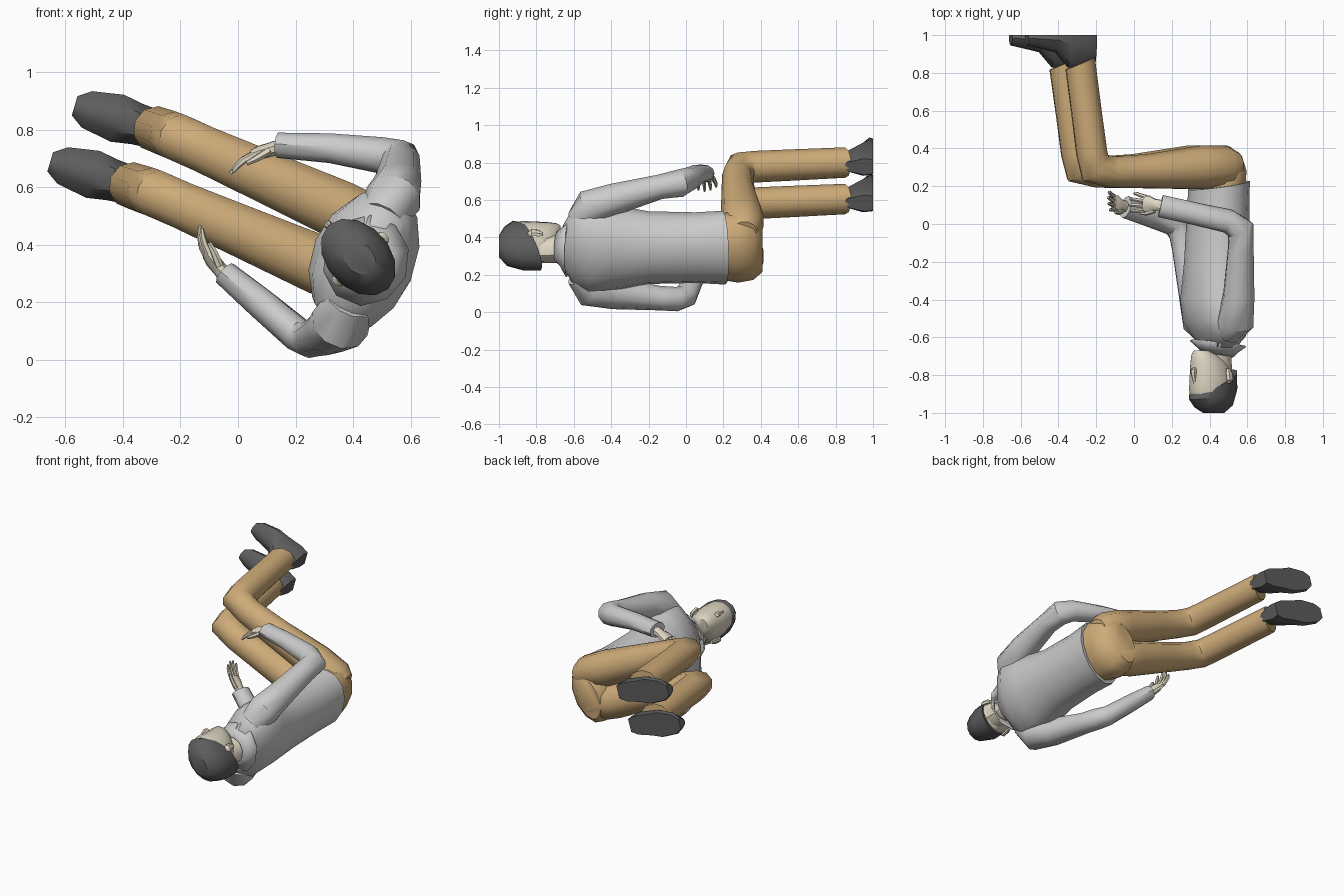
import bpy, bmesh, math
from mathutils import Vector as V

F = V((-0.92, 0, 0.39)).normalized()    # body facing
S = V((0.39, 0, 0.92)).normalized()     # body side axis
FH = V((-0.68, 0, 0.73)).normalized()   # head facing (turned)
SH = V((0.73, 0, 0.68)).normalized()
Y = V((0, 1, 0))


def mat(name, c):
    m = bpy.data.materials.new(name)
    m.diffuse_color = (*c, 1)
    return m


TAN = mat("tan_cloth", (0.62, 0.41, 0.19))
SKIN = mat("skin", (0.74, 0.68, 0.55))
DARK = mat("dark", (0.11, 0.11, 0.11))
GREY = mat("light_grey", (0.58, 0.58, 0.58))


def finish(name, bm, m, angle=40):
    bmesh.ops.recalc_face_normals(bm, faces=bm.faces)
    me = bpy.data.meshes.new(name)
    bm.to_mesh(me)
    bm.free()
    ob = bpy.data.objects.new(name, me)
    bpy.context.collection.objects.link(ob)
    me.materials.append(m)
    bpy.ops.object.select_all(action='DESELECT')
    ob.select_set(True)
    bpy.context.view_layer.objects.active = ob
    bpy.ops.object.shade_smooth_by_angle(angle=math.radians(angle))
    return ob


def loft(name, rings, m, n=10, ref=S, axis=None, caps=True, warp=None):
    """rings: (x, y, z, radius along ref, radius across)"""
    bm = bmesh.new()
    P = [V(r[:3]) for r in rings]
    loops = []
    for i, r in enumerate(rings):
        t = V((0, 0, 0))
        if i:
            t += (P[i] - P[i - 1]).normalized()
        if i < len(P) - 1:
            t += (P[i + 1] - P[i]).normalized()
        t = axis or t.normalized()
        u = (ref - t * ref.dot(t)).normalized()
        w = t.cross(u)
        loop = []
        for k in range(n):
            a = 2 * math.pi * (k + 0.5) / n
            p = P[i] + u * math.cos(a) * r[3] + w * math.sin(a) * r[4]
            loop.append(bm.verts.new(warp(p, i) if warp else p))
        loops.append(loop)
    for a, b in zip(loops, loops[1:]):
        for k in range(n):
            j = (k + 1) % n
            bm.faces.new((a[k], a[j], b[j], b[k]))
    if caps:
        bm.faces.new(loops[0])
        bm.faces.new(loops[-1])
    return finish(name, bm, m)


# Jacket body with slanted hem
def hem(p, i):
    if i == 0:
        p.y -= 0.16 * (p - V((0.45, 0, 0.34))).dot(F)
    return p


loft("jacket", [(0.45, 0.205, 0.345, 0.205, 0.155), (0.445, 0.05, 0.345, 0.195, 0.16),
                (0.44, -0.2, 0.345, 0.20, 0.17), (0.435, -0.4, 0.345, 0.24, 0.18),
                (0.445, -0.52, 0.345, 0.265, 0.17), (0.45, -0.6, 0.35, 0.225, 0.12),
                (0.45, -0.655, 0.355, 0.12, 0.085)], GREY, 14, axis=Y, warp=hem)


# Collar dips towards the front
def dip(p, i):
    p.y += 0.13 * (p - V((0.44, 0, 0.35))).dot(F)
    return p


col = loft("collar", [(0.445, -0.695, 0.35, 0.08, 0.085), (0.445, -0.67, 0.35, 0.10, 0.11),
                      (0.445, -0.635, 0.345, 0.16, 0.15)], GREY, 10, axis=Y, caps=False, warp=dip)
col.modifiers.new("thick", 'SOLIDIFY').thickness = 0.008

# Sleeves
loft("upper_sleeve", [(0.50, -0.57, 0.49, 0.075, 0.08), (0.54, -0.51, 0.56, 0.10, 0.10),
                      (0.555, -0.38, 0.605, 0.085, 0.085), (0.565, -0.14, 0.67, 0.065, 0.072),
                      (0.565, -0.03, 0.69, 0.075, 0.075), (0.50, 0.015, 0.71, 0.065, 0.065),
                      (0.32, 0.055, 0.735, 0.053, 0.06), (0.14, 0.095, 0.745, 0.045, 0.06)], GREY)
loft("lower_sleeve", [(0.39, -0.57, 0.20, 0.075, 0.085), (0.355, -0.51, 0.125, 0.10, 0.105),
                      (0.32, -0.38, 0.10, 0.085, 0.085), (0.27, -0.14, 0.075, 0.065, 0.07),
                      (0.25, -0.05, 0.07, 0.065, 0.07), (0.21, 0.0, 0.085, 0.06, 0.065),
                      (0.08, 0.045, 0.195, 0.055, 0.06), (-0.045, 0.09, 0.30, 0.045, 0.06)], GREY)

# Trousers: seat plus two bent legs
loft("seat", [(0.45, 0.16, 0.35, 0.18, 0.13), (0.45, 0.28, 0.35, 0.20, 0.14),
              (0.44, 0.36, 0.345, 0.18, 0.125), (0.42, 0.41, 0.34, 0.13, 0.08)], TAN, 12, axis=Y)
for side, hip, knee, ank in (("upper", (0.50, 0.455), (-0.215, 0.775), (-0.285, 0.80)),
                             ("lower", (0.43, 0.265), (-0.295, 0.580), (-0.37, 0.605))):
    def at(t, y, a, b):
        x = hip[0] + (knee[0] - hip[0]) * t
        z = hip[1] + (knee[1] - hip[1]) * t
        return (x, y, z, a, b)

    def shin(t, y, a, b):
        return (knee[0] + (ank[0] - knee[0]) * t, y, knee[1] + (ank[1] - knee[1]) * t, a, b)

    def cuff(p, i):
        if i == 8:
            p.y += 0.3 * (p.x - ank[0])
        return p
    loft(side + "_leg", [at(-0.08, 0.31, 0.06, 0.07), at(0, 0.305, 0.10, 0.11), at(0.2, 0.30, 0.108, 0.115),
                         at(0.6, 0.28, 0.094, 0.09), at(0.86, 0.275, 0.086, 0.083),
                         at(0.985, 0.297, 0.086, 0.098), shin(0.12, 0.375, 0.085, 0.085),
                         shin(0.5, 0.58, 0.084, 0.083), shin(1, 0.85, 0.082, 0.08)], TAN, 10, warp=cuff)

    # Shoe: arch-shaped sections from heel to toe, flat sole at y = 1
    D = V((-0.96, 0, 0.28)).normalized()
    W = V((0.28, 0, 0.96)).normalized()
    base = V((ank[0], 0, ank[1]))
    bm = bmesh.new()
    prev = None
    for d, w, top in ((-0.08, 0.045, 0.84), (-0.03, 0.065, 0.82), (0.07, 0.073, 0.83),
                      (0.14, 0.085, 0.91), (0.25, 0.066, 0.935), (0.295, 0.035, 0.945)):
        c = base + D * d
        ring = [bm.verts.new(c + W * w * k + Y * (1 - (1 - top) * h))
                for k, h in ((-0.9, 0), (-1, 0.3), (-0.55, 0.85), (0, 1), (0.55, 0.85), (1, 0.3), (0.9, 0))]
        if prev:
            for k in range(7):
                j = (k + 1) % 7
                bm.faces.new((prev[k], prev[j], ring[j], ring[k]))
        else:
            bm.faces.new(ring)
        prev = ring
    bm.faces.new(prev)
    finish(side + "_shoe", bm, DARK)

# Neck, head and hair
O = V((0.415, 0, 0.36))


def hring(y, off, u, v):
    c = O + FH * off
    return (c.x, y, c.z, u, v)


loft("neck", [(0.45, -0.62, 0.35, 0.075, 0.08), hring(-0.70, -0.03, 0.075, 0.085),
              hring(-0.80, -0.03, 0.075, 0.09)], SKIN, 10, axis=Y)
loft("head", [hring(-0.67, 0.085, 0.035, 0.045), hring(-0.69, 0.065, 0.06, 0.075),
              hring(-0.735, 0.03, 0.085, 0.112), hring(-0.80, 0.005, 0.1, 0.138),
              hring(-0.88, 0, 0.105, 0.147), hring(-0.94, 0, 0.095, 0.125),
              hring(-0.98, 0, 0.06, 0.08)], SKIN, 14, ref=SH, axis=Y)


def hairline(p, i):
    p.y -= (0, 0.06, 0.2, 0.42)[i] * (p - O).dot(FH)
    return p


loft("hair", [hring(-1.0, -0.01, 0.05, 0.065), hring(-0.965, -0.01, 0.088, 0.12),
              hring(-0.90, -0.005, 0.11, 0.152), hring(-0.835, -0.01, 0.108, 0.147)],
     DARK, 14, ref=SH, axis=Y, warp=hairline)
n0, n1 = O + FH * 0.135, O + FH * 0.147
loft("nose", [(n0.x, -0.845, n0.z, 0.008, 0.01), (n1.x, -0.785, n1.z, 0.016, 0.018),
              (n1.x, -0.77, n1.z, 0.016, 0.014), (n0.x, -0.76, n0.z, 0.01, 0.008)],
     SKIN, 6, ref=SH, axis=Y)
for sgn in (-1, 1):
    e = O + SH * sgn * 0.1 - FH * 0.015
    loft("ear", [(e.x, -0.765, e.z, 0.01, 0.012)] +
         [(e.x + SH.x * sgn * o, y, e.z + SH.z * sgn * o, 0.013, 0.024)
          for o, y in ((0.008, -0.79), (0.013, -0.825))] +
         [(e.x, -0.845, e.z, 0.01, 0.012)], SKIN, 6, ref=SH, axis=Y)


# Hands: palm, four curled fingers and a thumb
def hand(name, wrist, d, spread, curl):
    w, d, s, c = V(wrist), V(d).normalized(), V(spread).normalized(), V(curl).normalized()

    def r(p, a, b):
        return (*p, a, b)
    loft(name + "_palm", [r(w - d * 0.03, 0.03, 0.028), r(w + d * 0.02, 0.032, 0.026),
                          r(w + d * 0.055, 0.047, 0.025), r(w + d * 0.085, 0.044, 0.018)], SKIN, 8, ref=s)
    for k in range(4):
        q = w + d * 0.075 + s * (k - 1.5) * 0.024
        ln = (0.85, 1, 0.95, 0.75)[k]
        fan = s * (k - 1.5) * 0.004
        loft(name + "_finger", [r(q, 0.012, 0.013), r(q + d * 0.038 * ln + c * 0.01 + fan, 0.011, 0.012),
                                r(q + (d * 0.06 + c * 0.03) * ln + fan * 2, 0.010, 0.010),
                                r(q + (d * 0.072 + c * 0.05) * ln + fan * 2, 0.006, 0.006)], SKIN, 6, ref=s)
    q = w + d * 0.02 - s * 0.03
    loft(name + "_thumb", [r(q, 0.015, 0.015), r(q + d * 0.035 - s * 0.018 + c * 0.015, 0.013, 0.013),
                           r(q + d * 0.07 - s * 0.025 + c * 0.025, 0.008, 0.008)], SKIN, 6, ref=c)


hand("upper_hand", (0.13, 0.10, 0.735), (-0.9, 0.1, -0.25), (0.1, 1, 0.1), (-0.3, 0, -1))
hand("lower_hand", (-0.055, 0.095, 0.305), (-0.6, 0.2, 0.7), (-0.1, 1, -0.2), (0.25, 0, 0.9))
